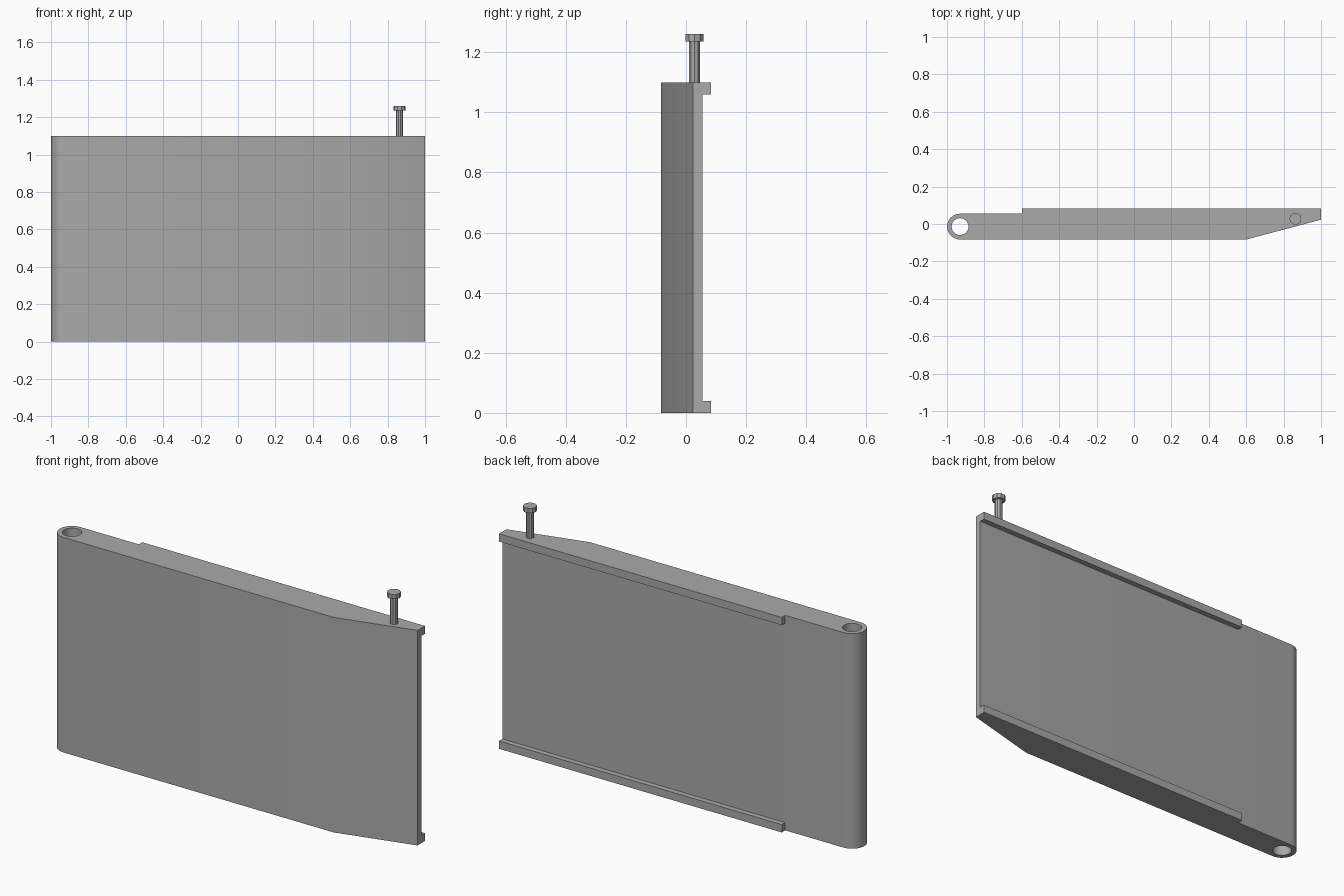
import bpy, bmesh, math

if "Cube" in bpy.data.objects:
    bpy.data.objects.remove(bpy.data.objects["Cube"])

HEIGHT = 1.1
FRONT, BACK, LIP_BACK = -0.083, 0.055, 0.083
HINGE_X, HINGE_Y = -0.93, (FRONT + BACK) / 2
HINGE_R = (BACK - FRONT) / 2

grey = bpy.data.materials.new("grey metal")
grey.use_nodes = True
colour = (0.4, 0.4, 0.4, 1)
grey.diffuse_color = colour
grey.node_tree.nodes["Principled BSDF"].inputs["Base Color"].default_value = colour


def arc(x, y, r, start, end, steps):
    angles = [math.radians(start + (end - start) * i / steps) for i in range(steps + 1)]
    return [(x + r * math.cos(a), y + r * math.sin(a)) for a in angles]


def prism(name, loops, z0, z1, smooth_angle=20):
    """Extrude an outline, with optional hole loops, from z0 to z1."""
    bm = bmesh.new()
    edges = []
    for loop in loops:
        verts = [bm.verts.new((x, y, z0)) for x, y in loop]
        edges += [bm.edges.new((v, verts[i - 1])) for i, v in enumerate(verts)]
    bmesh.ops.triangle_fill(bm, use_beauty=True, use_dissolve=False, edges=edges)
    ext = bmesh.ops.extrude_face_region(bm, geom=bm.faces[:], use_keep_orig=True)
    top = [g for g in ext["geom"] if isinstance(g, bmesh.types.BMVert)]
    bmesh.ops.translate(bm, verts=top, vec=(0, 0, z1 - z0))
    bmesh.ops.recalc_face_normals(bm, faces=bm.faces[:])
    mesh = bpy.data.meshes.new(name)
    bm.to_mesh(mesh)
    bm.free()
    obj = bpy.data.objects.new(name, mesh)
    bpy.context.collection.objects.link(obj)
    mesh.materials.append(grey)
    bpy.ops.object.select_all(action="DESELECT")
    obj.select_set(True)
    bpy.context.view_layer.objects.active = obj
    bpy.ops.object.shade_smooth_by_angle(angle=math.radians(smooth_angle))
    return obj


# Panel: rounded hinge end with a through hole, tapered free end
outline = arc(HINGE_X, HINGE_Y, HINGE_R, 90, 270, 16)
outline += [(0.6, FRONT), (1, 0.023), (1, BACK)]
hole = arc(HINGE_X, HINGE_Y, 0.045, 0, 360, 24)[:-1]
prism("panel", [outline, hole], 0, HEIGHT)

# Rails along the top and bottom of the back
rail = [(-0.6, BACK), (1, BACK), (1, LIP_BACK), (-0.6, LIP_BACK)]
for name, z in (("bottom_rail", 0), ("top_rail", HEIGHT - 0.04)):
    prism(name, [rail], z, z + 0.04)

# Latch pin standing on the free end
PIN_X, PIN_Y = 0.863, 0.028
for name, r, z0, z1 in (("pin_shaft", 0.019, HEIGHT - 0.05, 1.235),
                        ("pin_head", 0.032, 1.235, 1.26)):
    prism(name, [arc(PIN_X, PIN_Y, r, 0, 360, 10)[:-1]], z0, z1)
